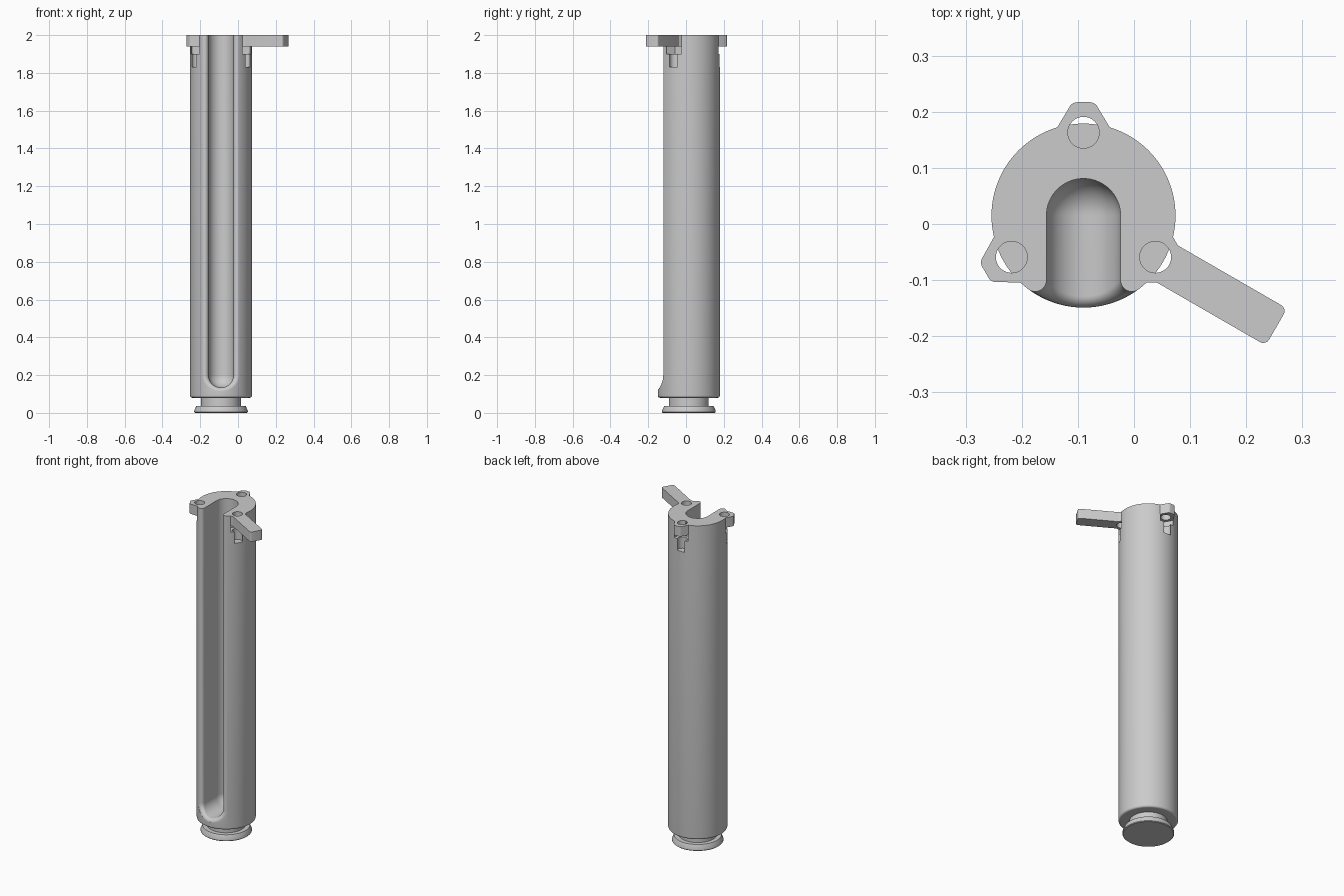
import bpy
import bmesh
from math import sin, cos, asin, sqrt, pi, radians
from mathutils import Matrix, Vector

CENTRE = Vector((-0.09, 0.015, 0))
R = 0.164            # tube radius
SLOT = 0.066         # slot half width
LIP = 0.02           # rounding of the slot edge
TOP = 2.0
BOLT = 0.148         # bolt circle radius

if "Cube" in bpy.data.objects:
    bpy.data.objects.remove(bpy.data.objects["Cube"])

grey = bpy.data.materials.new("plain_grey")
grey.use_nodes = True
grey.diffuse_color = (0.6, 0.6, 0.6, 1)
grey.node_tree.nodes["Principled BSDF"].inputs["Base Color"].default_value = (0.6, 0.6, 0.6, 1)


def finish(bm, name, angle=0.0):
    """Turn a bmesh into an object placed on the tube axis."""
    bmesh.ops.remove_doubles(bm, verts=bm.verts, dist=1e-5)
    bmesh.ops.recalc_face_normals(bm, faces=bm.faces)
    bm.transform(Matrix.Translation(CENTRE) @ Matrix.Rotation(angle, 4, 'Z'))
    mesh = bpy.data.meshes.new(name)
    bm.to_mesh(mesh)
    bm.free()
    mesh.materials.append(grey)
    obj = bpy.data.objects.new(name, mesh)
    bpy.context.collection.objects.link(obj)
    return obj


def revolve(profile, name):
    bm = bmesh.new()
    verts = [bm.verts.new((r, 0, z)) for r, z in profile]
    edges = [bm.edges.new(pair) for pair in zip(verts, verts[1:])]
    bmesh.ops.spin(bm, geom=verts + edges, cent=(0, 0, 0), axis=(0, 0, 1),
                   angle=2 * pi, steps=128, use_merge=True)
    return finish(bm, name)


def plate(half_outline, name, angle, rounding):
    """Flange plate, mirrored about its radial axis, outer corners rounded."""
    outline = half_outline + [(x, -y) for x, y in reversed(half_outline)]
    reach = max(x for x, y in outline)
    bm = bmesh.new()
    face = bm.faces.new([bm.verts.new((x, y, 1.94)) for x, y in outline])
    new = bmesh.ops.extrude_face_region(bm, geom=[face])["geom"]
    bmesh.ops.translate(bm, vec=(0, 0, TOP - 1.94),
                        verts=[v for v in new if isinstance(v, bmesh.types.BMVert)])
    corners = [e for e in bm.edges
               if abs(e.verts[0].co.z - e.verts[1].co.z) > 0.01
               and e.verts[0].co.x > reach - 0.001]
    bmesh.ops.bevel(bm, geom=corners, offset=rounding, segments=5,
                    profile=0.5, affect='EDGES')
    return finish(bm, name, angle)


def prism(radius, sides, z0, z1, name, angle):
    """Upright prism on the bolt circle, a flat side facing outward."""
    bm = bmesh.new()
    turn = Matrix.Translation((BOLT, 0, (z0 + z1) / 2)) @ Matrix.Rotation(pi / 2, 4, 'Z')
    bmesh.ops.create_cone(bm, cap_ends=True, segments=sides, radius1=radius,
                          radius2=radius, depth=z1 - z0, matrix=turn)
    if sides == 6:
        # make sure corners lie along the tangent
        far = max(bm.verts, key=lambda v: v.co.x)
        if abs(far.co.y) < 0.001:
            bmesh.ops.rotate(bm, verts=bm.verts, cent=(BOLT, 0, 0),
                             matrix=Matrix.Rotation(pi / 6, 3, 'Z'))
    return finish(bm, name, angle)


def slot_cutter():
    """Round-bottomed slot: spherical back, straight walls, flared rounded mouth."""
    steps = [pi * i / 32 for i in range(33)]

    def ring(shape):
        pts = []
        for i, t in enumerate(steps):
            w, y = shape(t)
            if i == 0:
                pts.append((w, y, TOP + 0.1))
            pts.append((w * cos(t), y, 0.2 - w * sin(t)))
            if i == len(steps) - 1:
                pts.append((-w, y, TOP + 0.1))
        return pts

    def mouth(f):
        def shape(t):
            cx = (SLOT + LIP) * abs(cos(t))
            cy = -sqrt((R - LIP) ** 2 - cx ** 2)
            a = 0.95 * f * (pi / 2 + asin(cx * abs(cos(t)) / (R - LIP)))
            return SLOT + LIP - LIP * cos(a), cy - LIP * sin(a)
        return shape

    rings = []
    for k in range(16):
        q = radians(89) * (1 - k / 15)
        rings.append(ring(lambda t: (SLOT * cos(q), SLOT * sin(q))))
    rings += [ring(mouth(k / 10)) for k in range(11)]
    rings.append(ring(lambda t: (mouth(1)(t)[0], -0.3)))

    bm = bmesh.new()
    rows = [[bm.verts.new(p) for p in r] for r in rings]
    for a, b in zip(rows, rows[1:]):
        for i in range(len(a) - 1):
            bm.faces.new((a[i], a[i + 1], b[i + 1], b[i]))
    bm.faces.new(rows[0])
    bm.faces.new(rows[-1])
    bm.faces.new([r[0] for r in rows] + [r[-1] for r in reversed(rows)])
    return finish(bm, "slot_cutter")


# Tube with rounded lower rim, neck and tapered foot
rim = 0.012
rim_arc = [(R - rim + rim * sin(a), 0.08 + rim - rim * cos(a))
           for a in [pi / 2 * i / 6 for i in range(7)]]
tube = revolve([(0, 0), (0.138, 0), (0.142, 0.004), (0.142, 0.012), (0.131, 0.036),
                (0.105, 0.036), (0.105, 0.08)] + rim_arc + [(R, TOP), (0, TOP)],
               "slotted_tube")

# Three bolt tabs, one of which carries the handle arm
tab = [(0.1, 0.08), (0.157, 0.047), (0.202, 0.02)]
angles = [radians(d) for d in (90, 210, 330)]
adds = [plate(tab, "bolt_tab", a, 0.008) for a in angles]
adds.append(plate([(0.12, 0.038), (0.397, 0.038)], "handle_arm", angles[2], 0.012))

# Bolt bores and nut pockets, then the long slot
cuts = []
for a in angles:
    cuts.append(prism(0.028, 40, 1.83, TOP + 0.05, "bolt_bore", a))
    cuts.append(prism(0.051, 6, 1.9, 1.94, "nut_pocket", a))
cuts.append(slot_cutter())

bpy.context.view_layer.objects.active = tube
for operation, parts in (('UNION', adds), ('DIFFERENCE', cuts)):
    for part in parts:
        part.hide_render = True
        mod = tube.modifiers.new(part.name, 'BOOLEAN')
        mod.operation = operation
        mod.solver = 'EXACT'
        mod.object = part
        bpy.ops.object.modifier_apply(modifier=mod.name)
        bpy.data.objects.remove(part)

bpy.ops.object.select_all(action='DESELECT')
tube.select_set(True)
bpy.ops.object.shade_smooth_by_angle(angle=radians(30))
